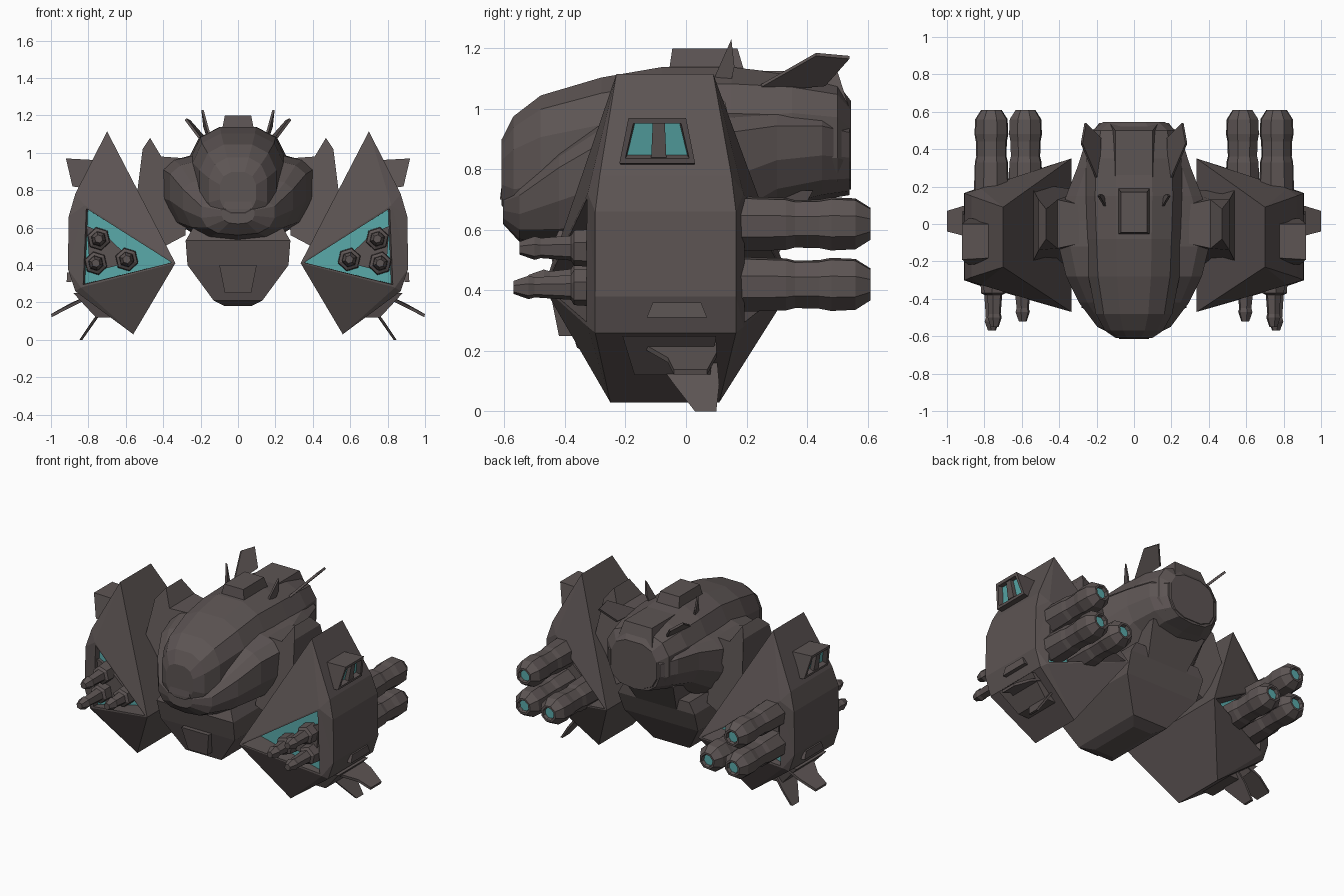
import bpy, bmesh, math
from mathutils import Vector

if "Cube" in bpy.data.objects:
    bpy.data.objects.remove(bpy.data.objects["Cube"])


def material(name, rgb):
    m = bpy.data.materials.new(name)
    m.diffuse_color = (*rgb, 1)
    m.use_nodes = True
    m.node_tree.nodes["Principled BSDF"].inputs["Base Color"].default_value = m.diffuse_color
    return m


HULL = material("dark brown grey", (0.108, 0.089, 0.087))
TEAL = material("glowing teal", (0.10, 0.40, 0.40))


def finish(name, bm, mirror):
    bmesh.ops.recalc_face_normals(bm, faces=bm.faces)
    me = bpy.data.meshes.new(name)
    bm.to_mesh(me)
    bm.free()
    me.materials.append(HULL)
    me.materials.append(TEAL)
    ob = bpy.data.objects.new(name, me)
    bpy.context.collection.objects.link(ob)
    if mirror:
        mod = ob.modifiers.new("mirror", 'MIRROR')
        mod.use_mirror_merge = False
    return ob


def recess(bm, face, rim, slope, depth, floor_y=None):
    """Sink a face, leaving a rim, and colour its floor teal; floor_y flattens the floor."""
    bmesh.ops.inset_individual(bm, faces=[face], thickness=rim)
    bmesh.ops.inset_individual(bm, faces=[face], thickness=slope, depth=-depth)
    face.material_index = 1
    if floor_y is not None:
        for v in face.verts:
            v.co.y = floor_y


def loft(name, rings, mirror=False, socket=None):
    """Skin a row of equal point loops; socket=(rim, slope, depth) sinks the last cap."""
    bm = bmesh.new()
    vs = [[bm.verts.new(p) for p in r] for r in rings]
    n = len(vs[0])
    for a, b in zip(vs, vs[1:]):
        for i in range(n):
            j = (i + 1) % n
            bm.faces.new((a[i], a[j], b[j], b[i]))
    bm.faces.new(vs[0][::-1])
    cap = bm.faces.new(vs[-1])
    bmesh.ops.recalc_face_normals(bm, faces=bm.faces)
    if socket:
        cap.normal_update()
        recess(bm, cap, *socket)
    return finish(name, bm, mirror)


def oval(y, hw, z0, z1, n=12, mid=0.5, p=0.75):
    """Squarish oval cross-section at y, widest at fraction mid of its height."""
    def power(v):
        return math.copysign(abs(v) ** p, v)
    zm = z0 + mid * (z1 - z0)
    out = []
    for i in range(n):
        a = 2 * math.pi * (i + 0.5) / n
        s = power(math.sin(a))
        out.append((hw * power(math.cos(a)), y, zm + s * ((z1 - zm) if s > 0 else (zm - z0))))
    return out


def tube(name, x, z, profile, n=7, socket=None):
    """Tube along y from (y, radius) pairs."""
    rings = [[(x + r * math.cos(2 * math.pi * i / n + 0.3), y,
               z + r * math.sin(2 * math.pi * i / n + 0.3)) for i in range(n)] for y, r in profile]
    return loft(name, rings, True, socket)


def rect(x0, x1, y0, y1, z):
    return [(x0, y0, z), (x1, y0, z), (x1, y1, z), (x0, y1, z)]


def plate(name, pts, offset):
    """Thin fin: a polygon thickened along an offset."""
    o = Vector(offset)
    loft(name, [[Vector(p) - o for p in pts], [Vector(p) + o for p in pts]], True)


# Central body: domed head inside a bowl-shaped collar hull
loft("head_dome", [oval(*s) for s in (
    (-.61, .10, .68, .90), (-.57, .16, .62, .98), (-.48, .21, .6, 1.05), (-.28, .25, .6, 1.11),
    (-.08, .26, .6, 1.145), (.15, .27, .6, 1.145), (.35, .26, .7, 1.12), (.50, .23, .72, 1.09),
    (.545, .17, .73, 1.03))])
loft("collar_hull", [oval(*s, 14, .72) for s in (
    (-.605, .09, .62, .71), (-.55, .20, .56, .75), (-.42, .30, .53, .87), (-.28, .37, .53, .97),
    (-.12, .41, .53, 1.0), (.02, .41, .53, 1.0), (.15, .37, .55, 1.01), (.3, .31, .66, 1.01),
    (.45, .26, .7, 1.0), (.54, .19, .715, .97))])
loft("collar_lip", [rect(-.08, .08, -.615, -.5, .70), rect(-.07, .07, -.61, -.5, .74)])

# Jaw under the body, with chin block
loft("jaw", [rect(-.07, .07, -.28, .08, .18), rect(-.13, .13, -.36, .15, .21),
             rect(-.27, .27, -.42, .26, .40), rect(-.28, .28, -.45, .31, .53),
             rect(-.24, .24, -.42, .31, .60)])
loft("chin_block", [rect(-.07, .07, -.42, -.3, .25), rect(-.10, .10, -.45, -.3, .40)])
loft("rear_underplate", [rect(-.12, .12, .1, .25, .42), rect(-.2, .2, .1, .42, .73)])

# Roof hatch, spine and antenna fins
loft("roof_hatch", [rect(-.09, .09, -.06, .2, 1.1), rect(-.07, .07, -.045, .17, 1.2)])
loft("rear_spine", [rect(-.13, .13, .2, .54, 1.0), rect(-.10, .10, .22, .5, 1.125)])
plate("antenna_spike", [(.14, .07, 1.05), (.19, .15, 1.23), (.18, .16, 1.14), (.15, .14, 1.05)], (.006, 0, 0))
plate("rear_fin", [(.19, .22, 1.06), (.28, .43, 1.18), (.26, .54, 1.17), (.18, .46, 1.08)], (.005, 0, -.005))

# Shoulder wedges joining body and pods
shoulder = ((.27, .97, -.10, .10), (.41, .98, -.13, .13), (.47, 1.08, -.08, .08), (.51, 1.02, -.14, .13),
            (.56, .62, -.24, .22), (.45, .47, -.2, .18), (.28, .56, -.22, .18))
loft("shoulder", [[(x, y0, z) for x, z, y0, y1 in shoulder], [(x, y1, z) for x, z, y0, y1 in shoulder]], True)


# Side pods: diamond wedges with a sunken bay at front and back
def pod():
    # x, z, front y, back y; the last two are the outer bay corners
    pts = ((.70, 1.115, -.23, .09), (.87, .78, -.285, .15), (.905, .66, -.30, .165), (.91, .38, -.30, .165),
           (.87, .26, -.30, .165), (.56, .03, -.25, .11), (.335, .41, -.47, .35),
           (.82, .72, -.325, .19), (.84, .28, -.325, .19))
    bm = bmesh.new()
    sides = [[bm.verts.new((p[0], p[k], p[1])) for p in pts] for k in (2, 3)]
    for i in range(7):
        j = (i + 1) % 7
        bm.faces.new((sides[0][i], sides[0][j], sides[1][j], sides[1][i]))
    bays = []
    for s in sides:
        for f in ((0, 6, 7), (0, 7, 1), (1, 7, 2), (7, 8, 3), (7, 3, 2), (8, 4, 3), (8, 5, 4), (6, 5, 8)):
            bm.faces.new([s[i] for i in f])
        bays.append(bm.faces.new([s[i] for i in (6, 8, 7)]))
    bmesh.ops.recalc_face_normals(bm, faces=bm.faces)
    for b, floor_y in zip(bays, (-.295, .16)):
        recess(bm, b, .02, .006, .02, floor_y)
    finish("pod", bm, True)


pod()

# Outer vent hood on each pod with teal window and divider
loft("vent_hood", [
    [(.74, -.2, .80), (.74, .02, .80), (.74, .0, .96), (.74, -.18, .96)],
    [(.885, -.22, .82), (.885, .03, .82), (.92, .0, .97), (.92, -.19, .97)]], True, (.025, .008, .03))
loft("vent_divider", [rect(.84, .888, -.115, -.065, .84), rect(.84, .908, -.11, -.07, .955)], True)

# Panel strip on the pod's outer wall
loft("side_panel", [rect(.89, .916, -.13, .07, .31), rect(.89, .914, -.11, .05, .36)], True)

# Thrusters out of the back and guns out of the front
thruster = ((-.1, .06), (.12, .075), (.18, .095), (.33, .09), (.36, .082), (.44, .084), (.48, .092), (.56, .088),
            (.61, .055))
for nm, x, z in (("upper", .76, .62), ("outer", .765, .42), ("inner", .58, .42)):
    tube(nm + "_thruster", x, z, thruster, 8, (.013, .006, .02))
for nm, x, z, tip in (("upper", .745, .54, -.55), ("outer", .76, .41, -.57), ("inner", .595, .43, -.52)):
    tube(nm + "_gun", x, z, ((-.2, .06), (-.29, .065), (-.37, .06), (-.38, .042), (tip + .07, .034),
                             (tip + .05, .04), (tip, .022)), 6)

# Mounting block inside each pair of bays, leaving a teal border
loft("bay_mount", [[(.56, y, .42), (.79, y, .36), (.81, y, .61), (.72, y, .57)] for y in (-.315, .18)], True)

# Lower stabiliser mount and its two fins
loft("fin_mount", [rect(.66, .76, -.17, .08, .12), rect(.70, .88, -.21, .10, .25)], True)
plate("outer_fin", [(.76, -.2, .25), (.76, .1, .25), (.9, .1, .185), (.998, .07, .13), (.998, -.04, .13),
                    (.92, -.06, .17)], (.002, 0, .008))
plate("lower_fin", [(.70, -.12, .2), (.70, .1, .2), (.78, .11, .09), (.84, .1, .0), (.84, .03, .0),
                    (.78, -.04, .09)], (.008, 0, 0))
